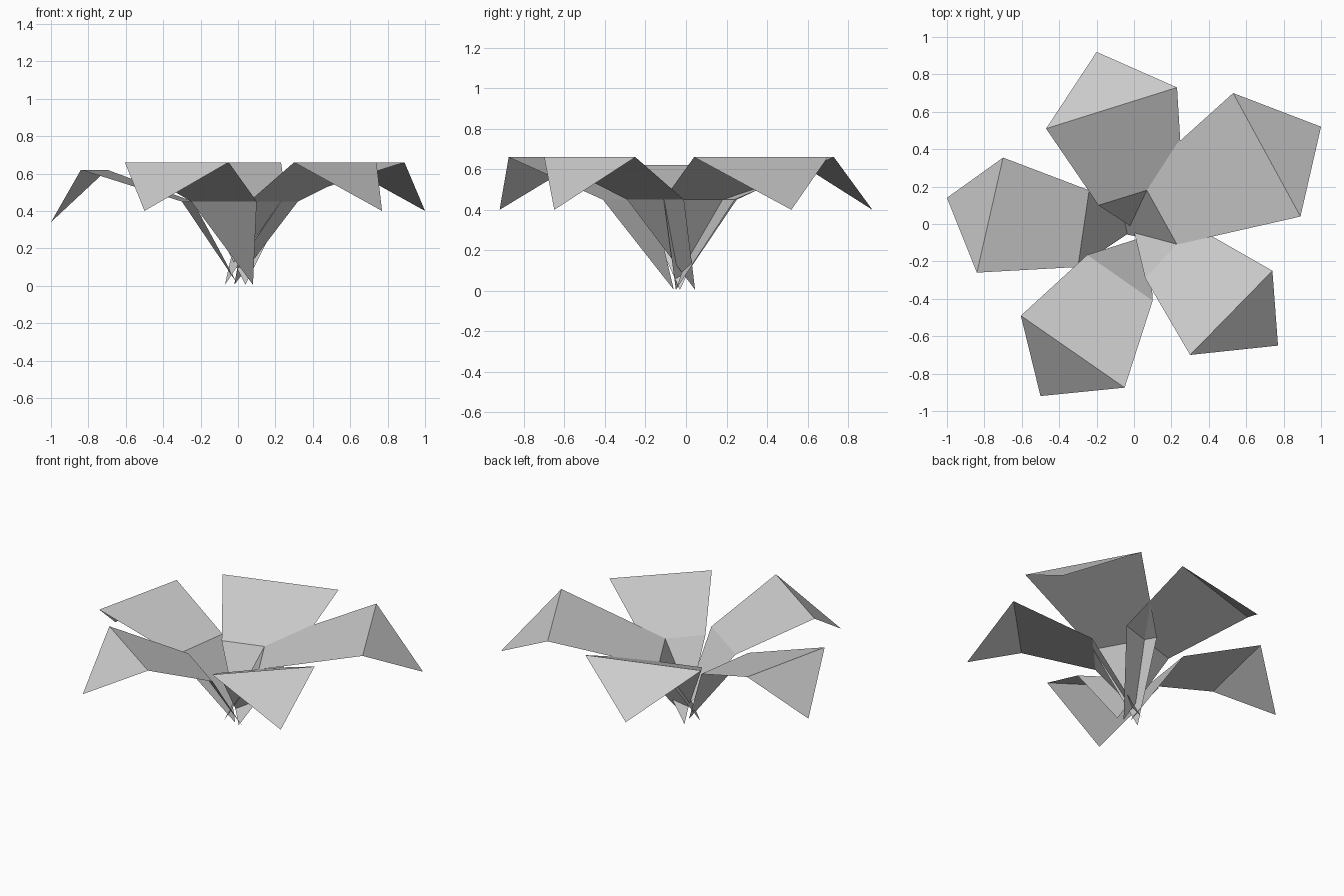
import bpy
from mathutils import Vector

# Remove the default cube if present
cube = bpy.data.objects.get("Cube")
if cube:
    bpy.data.objects.remove(cube, do_unlink=True)

# Single petal colour
GREY = (0.6, 0.6, 0.6, 1.0)
petal_grey = bpy.data.materials.new("petal_grey")
petal_grey.use_nodes = True
petal_grey.diffuse_color = GREY
shader = petal_grey.node_tree.nodes["Principled BSDF"]
shader.inputs["Base Color"].default_value = GREY
shader.inputs["Roughness"].default_value = 0.8


def at_height(points, height):
    """Lift flat outline points to one height."""
    return [Vector((x, y, height)) for x, y in points]


def make_petal(name, foot, throat, rim, tip, rim_height=0.66, tip_height=0.40):
    """One folded sheet: narrow stem, flaring blade and drooping tip.

    Throat and rim are edges running from the clockwise side
    to the counter-clockwise side of the petal.
    """
    vertices = (at_height([foot], 0.005)
                + at_height(throat, 0.45)
                + at_height(rim, rim_height)
                + at_height([tip], tip_height))
    stem = (0, 1, 2)
    blade = (1, 3, 4, 2)
    droop = (3, 5, 4)
    mesh = bpy.data.meshes.new(name)
    mesh.from_pydata(vertices, [], [stem, blade, droop])
    mesh.materials.append(petal_grey)
    mesh.update()
    petal = bpy.data.objects.new(name, mesh)
    bpy.context.collection.objects.link(petal)
    return petal


# Five petals crossing each other at the foot
make_petal("back_petal",
           foot=(0.04, -0.05),
           throat=[(0.26, 0.24), (-0.19, 0.10)],
           rim=[(0.23, 0.73), (-0.47, 0.51)],
           tip=(-0.20, 0.92))

make_petal("left_petal",
           foot=(-0.07, -0.05),
           throat=[(0.23, -0.11), (0.03, 0.25)],
           rim=[(0.89, 0.04), (0.53, 0.70)],
           tip=(1.0, 0.52))

make_petal("front_left_petal",
           foot=(-0.02, 0.045),
           throat=[(0.06, -0.29), (0.32, -0.01)],
           rim=[(0.30, -0.70), (0.74, -0.25)],
           tip=(0.77, -0.65))

make_petal("front_right_petal",
           foot=(0.08, -0.06),
           throat=[(-0.25, -0.165), (0.10, -0.41)],
           rim=[(-0.605, -0.49), (-0.05, -0.875)],
           tip=(-0.50, -0.92))

make_petal("right_petal",
           foot=(0.0, -0.03),
           throat=[(-0.24, 0.18), (-0.30, -0.23)],
           rim=[(-0.70, 0.355), (-0.84, -0.26)],
           tip=(-1.0, 0.14),
           rim_height=0.62, tip_height=0.34)
